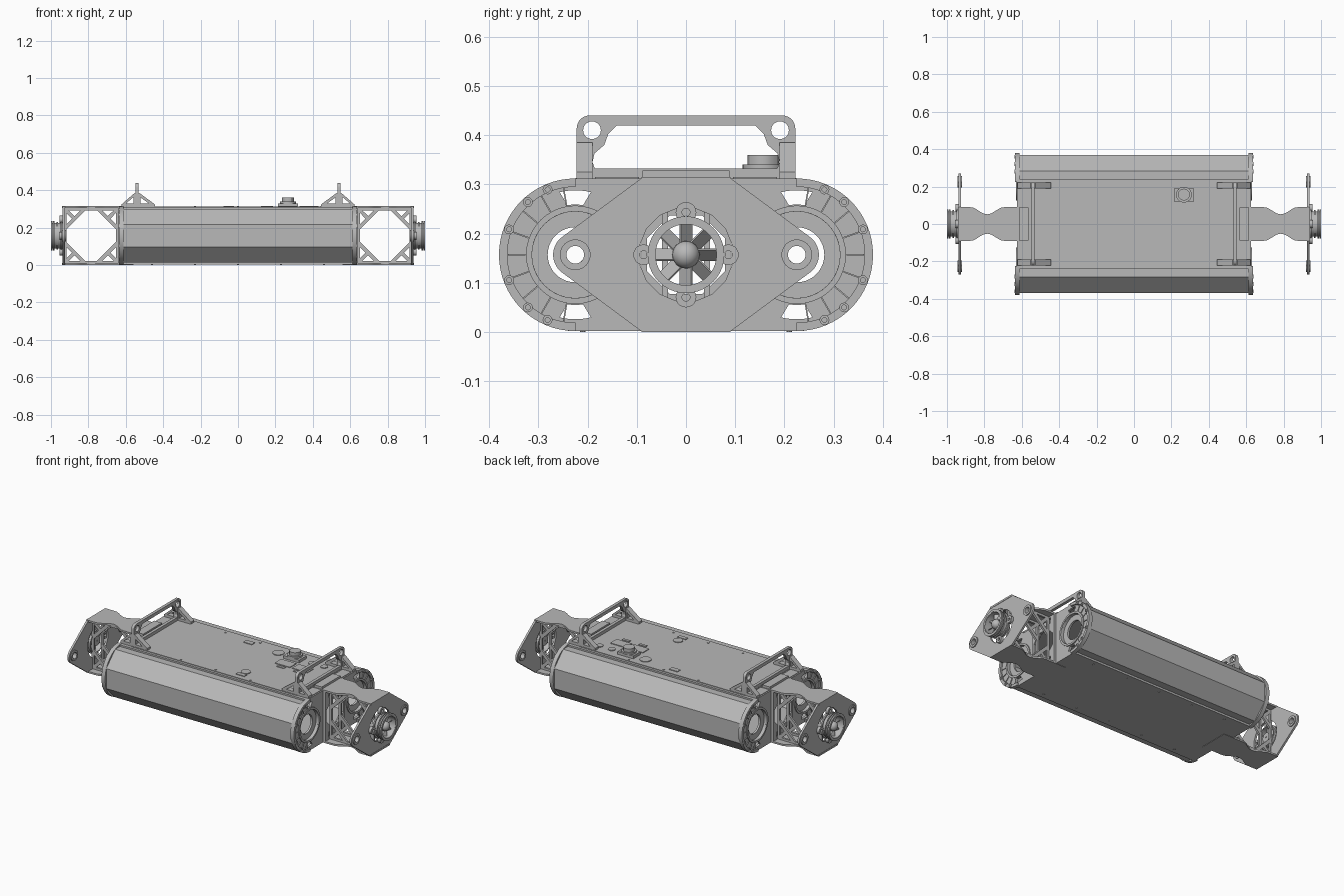
import bpy, bmesh
from math import sin, cos, radians, pi
from mathutils import Matrix, Vector

cube = bpy.data.objects.get("Cube")
if cube:
    bpy.data.objects.remove(cube)

grey = bpy.data.materials.new("plain_grey")
grey.use_nodes = True
grey.diffuse_color = (0.48, 0.48, 0.48, 1)
grey.node_tree.nodes["Principled BSDF"].inputs["Base Color"].default_value = grey.diffuse_color

MID = 0.157    # height of the main axis
AXLE = 0.225   # sideways offset of the two tube axes
PLANES = {
    "xy": Matrix.Identity(4),
    "yz": Matrix(((0, 0, 1, 0), (1, 0, 0, 0), (0, 1, 0, 0), (0, 0, 0, 1))),
    "xz": Matrix(((1, 0, 0, 0), (0, 0, -1, 0), (0, 1, 0, 0), (0, 0, 0, 1))),
}
parts = []


def finish(name, mesh, bm):
    bmesh.ops.remove_doubles(bm, verts=bm.verts, dist=1e-5)
    bmesh.ops.recalc_face_normals(bm, faces=bm.faces)
    bm.to_mesh(mesh)
    bm.free()
    mesh.materials.clear()
    mesh.materials.append(grey)
    ob = bpy.data.objects.new(name, mesh)
    bpy.context.collection.objects.link(ob)
    parts.append(ob)
    return ob


def plate(name, plane, lo, hi, outline, holes=()):
    """Extrude an outline with holes from lo to hi along the plane's normal axis."""
    cu = bpy.data.curves.new(name, "CURVE")
    cu.dimensions = "2D"
    cu.fill_mode = "BOTH"
    cu.extrude = abs(hi - lo) / 2
    for loop in (outline, *holes):
        sp = cu.splines.new("POLY")
        sp.points.add(len(loop) - 1)
        for p, (u, v) in zip(sp.points, loop):
            p.co = (u, v, 0, 1)
        sp.use_cyclic_u = True
    tmp = bpy.data.objects.new("tmp", cu)
    bpy.context.collection.objects.link(tmp)
    dg = bpy.context.evaluated_depsgraph_get()
    mesh = bpy.data.meshes.new_from_object(tmp.evaluated_get(dg))
    bpy.data.objects.remove(tmp)
    bm = bmesh.new()
    bm.from_mesh(mesh)
    w = (lo + hi) / 2 * (-1 if plane == "xz" else 1)
    bm.transform(PLANES[plane] @ Matrix.Translation((0, 0, w)))
    return finish(name, mesh, bm)


def arc(u, v, r, a0, a1, n):
    return [(u + r * cos(radians(a0 + (a1 - a0) * i / n)),
             v + r * sin(radians(a0 + (a1 - a0) * i / n))) for i in range(n + 1)]


def circle(u, v, r, n=32, turn=0):
    return arc(u, v, r, turn, turn + 360 * (n - 1) / n, n - 1)


def rect(u0, u1, v0, v1):
    return [(u0, v0), (u1, v0), (u1, v1), (u0, v1)]


def both(half):
    """Close a half profile by mirroring it across u = 0."""
    return half + [(-u, v) for u, v in reversed(half)]


def side(s, pts):
    return [(s * u, v) for u, v in pts]


def ring(name, lo, hi, u, v, r, inner, plane="yz", n=40):
    return plate(name, plane, lo, hi, circle(u, v, r, n), [circle(u, v, inner, n)])


# Hollow faceted body with flat decks
plate("body_shell", "yz", -0.615, 0.615,
      both(arc(AXLE, MID, 0.155, 67.5, -67.5, 3)),
      [both(arc(AXLE, MID, 0.147, 67.5, -67.5, 3))])
plate("top_deck", "xy", 0.298, 0.310, rect(-0.62, 0.62, -0.24, 0.24))
plate("top_cover", "xy", 0.310, 0.313, rect(-0.55, 0.55, -0.225, 0.225))
plate("bottom_deck", "xy", 0.002, 0.016, rect(-0.62, 0.62, -0.24, 0.24))

stadium = both(arc(AXLE, MID, 0.155, 90, -90, 32))
tip = arc(AXLE, MID, 0.045, 55, -55, 14)
diamond = both([(0.09, 0.313)] + tip + [(0.09, 0.001)])


def slots(y):
    """Wedge windows around one tube end."""
    out = []
    for a in (90, -90):
        out.append(arc(y, MID, 0.131, a - 14, a + 14, 6) + arc(y, MID, 0.102, a + 9, a - 9, 4))
    return out


for s in (-1, 1):
    # End plate with tube openings, rims and bolts
    plate("end_plate", "yz", s * 0.612, s * 0.626, stadium,
          [circle(y, MID, 0.088) for y in (-AXLE, AXLE)]
          + [circle(0, MID, 0.1, 8, 22.5)] + slots(AXLE) + slots(-AXLE))
    for y in (-AXLE, AXLE):
        d = 1 if y > 0 else -1
        rim = arc(y, MID, 0.155, -90, 90, 32) + arc(y, MID, 0.138, 90, -90, 32)
        if d < 0:
            rim = [(2 * y - u, v) for u, v in rim]
        plate("outer_rim", "yz", s * 0.626, s * 0.636, rim)
        ring("inner_rim", s * 0.62, s * 0.632, y, MID, 0.1, 0.088)
        ring("recessed_flange", s * 0.598, s * 0.610, y, MID, 0.092, 0.056)
        for a in (-67, -48, -21, 21, 48, 67):
            ring("end_bolt", s * 0.626, s * 0.640, y + d * 0.144 * cos(radians(a)),
                 MID + 0.144 * sin(radians(a)), 0.010, 0.005, n=12)
        for k in range(9):
            a = radians(-80 + k * 20)
            c = Vector((s * 0.628, y + d * 0.119 * cos(a), MID + 0.119 * sin(a)))
            bm = bmesh.new()
            bmesh.ops.create_cube(bm, size=1, matrix=Matrix.Translation(c)
                                  @ Matrix.Rotation(d * a, 4, "X")
                                  @ Matrix.Diagonal((0.005, 0.036, 0.003, 1)))
            finish("radial_rib", bpy.data.meshes.new("radial_rib"), bm)

    # Outrigger: base plate, waisted straps, trusses
    plate("strut_base", "yz", s * 0.626, s * 0.640, rect(-0.09, 0.09, 0.002, 0.312),
          [circle(0, MID, 0.086, 8, 22.5), rect(-0.06, 0.06, 0.02, 0.055),
           rect(-0.06, 0.06, 0.26, 0.295)])
    edge = [(0.56, 0.09), (0.69, 0.09)]
    edge += [(0.785 + 0.095 * t / 5, 0.072 - 0.02 * cos(pi * t / 5)) for t in range(-4, 5)]
    edge += [(0.88, 0.09), (0.94, 0.09)]
    strap = side(s, edge + [(u, -v) for u, v in reversed(edge)])
    plate("top_strap", "xy", 0.304, 0.315, strap)
    plate("bottom_strap", "xy", 0.0, 0.010, strap)
    plate("strap_clamp", "xy", 0.312, 0.328, rect(s * 0.565, s * 0.615, -0.088, 0.088))
    x0, x1, z0, z1, cut, fr = 0.638, 0.932, 0.008, 0.306, 0.115, 0.015
    octagon, voids = [], []
    for cx, cz, dx, dz, flip in ((x0, z0, 1, 1, 0), (x1, z0, -1, 1, 1),
                                 (x1, z1, -1, -1, 0), (x0, z1, 1, -1, 1)):
        bevel = [(cx + dx * fr, cz + dz * cut), (cx + dx * cut, cz + dz * fr)]
        octagon += bevel[::-1] if flip else bevel
        tri = [(0.028, fr), (0.087, fr), (0.058, 0.044)]
        voids.append(side(s, [(cx + dx * u, cz + dz * v) for u, v in tri]))
        voids.append(side(s, [(cx + dx * v, cz + dz * u) for u, v in tri]))
    for y in (-0.043, 0.043):
        plate("side_truss", "xz", y - 0.006, y + 0.006, side(s, rect(x0, x1, z0, z1)),
              [side(s, octagon)] + voids)

    # Diamond outer plate with axle bosses
    plate("diamond_plate", "yz", s * 0.926, s * 0.938, diamond,
          [circle(0, MID, 0.096, 16, 11.25)] + [circle(y, MID, 0.018) for y in (-AXLE, AXLE)])
    for y in (-AXLE, AXLE):
        ring("axle_boss", s * 0.920, s * 0.944, y, MID, 0.031, 0.018)

    # Thruster: duct, rims, mounting lugs, fan
    ring("thruster_duct", s * 0.928, s * 0.998, 0, MID, 0.068, 0.062)
    for x, r in ((0.946, 0.076), (0.966, 0.074), (0.984, 0.078), (0.996, 0.078)):
        ring("thruster_rim", s * (x - 0.004), s * (x + 0.004), 0, MID, r, 0.064)
    for k in range(4):
        a = k * pi / 2
        ring("thruster_lug", s * 0.936, s * 0.954, 0.086 * cos(a), MID + 0.086 * sin(a),
             0.021, 0.008, n=20)
    ring("fan_hub", s * 0.93, s * 0.975, 0, MID, 0.028, 0.004, n=24)
    bm = bmesh.new()
    bmesh.ops.create_uvsphere(bm, u_segments=24, v_segments=12, radius=0.028,
                              matrix=Matrix.Translation((s * 0.97, 0, MID)))
    finish("fan_nose", bpy.data.meshes.new("fan_nose"), bm)
    bm = bmesh.new()
    for k in range(8):
        bmesh.ops.create_cube(bm, size=1, matrix=Matrix.Translation((s * 0.962, 0, MID))
                              @ Matrix.Rotation(k * pi / 4, 4, "X")
                              @ Matrix.Translation((0, 0, 0.043))
                              @ Matrix.Rotation(radians(50), 4, "Z")
                              @ Matrix.Diagonal((0.004, 0.036, 0.042, 1)))
    finish("fan_blades", bpy.data.meshes.new("fan_blades"), bm)

    # Carry handle on gusseted feet
    window = both([(0.185, 0.332), (0.19, 0.345), (0.186, 0.363), (0.166, 0.38),
                   (0.158, 0.402), (0.14, 0.42)])
    plate("handle", "yz", s * 0.531, s * 0.549,
          both(arc(0.196, 0.414, 0.026, 90, 0, 8) + [(0.222, 0.312)]),
          [window] + [circle(y, 0.41, 0.018, 20) for y in (-0.191, 0.191)])
    foot = [(0.445, 0.311), (0.622, 0.311), (0.622, 0.325), (0.553, 0.385),
            (0.527, 0.385), (0.445, 0.325)]
    gaps = [[(0.475, 0.328), (0.522, 0.328), (0.522, 0.362)],
            [(0.558, 0.328), (0.6, 0.328), (0.558, 0.364)]]
    for y in (-0.206, 0.206):
        plate("handle_foot", "xz", y - 0.016, y + 0.016, side(s, foot),
              [side(s, g) for g in gaps])
    for y in (-0.14, 0.14):
        plate("deck_edge_tab", "xy", 0.308, 0.315,
              rect(s * 0.56, s * 0.618, y - 0.045, y + 0.045))

# Rotary switch and deck fittings
plate("switch_base", "xy", 0.312, 0.330, rect(0.215, 0.32, 0.12, 0.19))
plate("switch_collar", "xy", 0.330, 0.340, circle(0.267, 0.157, 0.042))
plate("switch_knob", "xy", 0.340, 0.360, circle(0.267, 0.157, 0.032, 12))
for x, y, r in ((0.155, 0.16, 0.032), (0.38, 0.157, 0.02), (0.46, 0.157, 0.02),
                (0.15, -0.14, 0.027)):
    plate("deck_port", "xy", 0.311, 0.317, circle(x, y, r))
for x, y, w, h in ((0.265, 0.07, 0.05, 0.03), (0.38, 0.07, 0.05, 0.03),
                   (-0.05, 0.177, 0.028, 0.015), (0.15, -0.183, 0.028, 0.012),
                   (0.27, 0.02, 0.024, 0.008), (0.38, 0.02, 0.024, 0.008)):
    plate("deck_panel", "xy", 0.311, 0.317, rect(x - w, x + w, y - h, y + h))
for x in (-0.46, -0.23, 0, 0.23, 0.46):
    for y in (-0.21, 0.21):
        plate("deck_screw", "xy", 0.311, 0.316, circle(x, y, 0.006, 10))
        plate("bottom_screw", "xy", 0.0, 0.004, circle(x, y, 0.006, 10))

# Smooth round parts, keep edges sharp
bpy.ops.object.select_all(action="DESELECT")
for ob in parts:
    ob.select_set(True)
bpy.context.view_layer.objects.active = parts[0]
bpy.ops.object.shade_smooth_by_angle(angle=radians(30))
